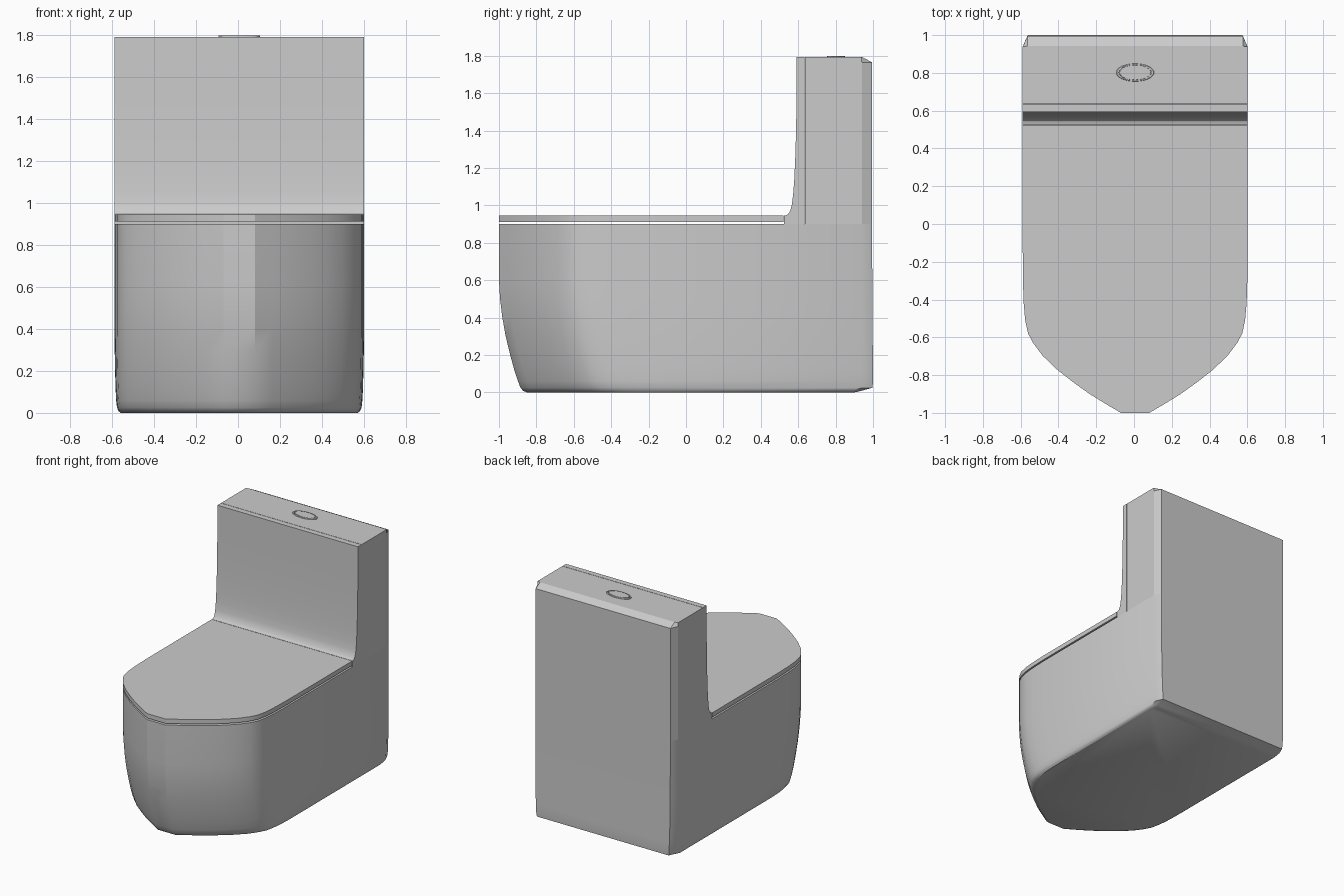
import bpy, bmesh, math

if "Cube" in bpy.data.objects:
    bpy.data.objects.remove(bpy.data.objects["Cube"])

CX = 0.006   # the body sits a hair off centre
W = 0.595    # half width

# Right half of the bowl outline, front tip to straight side
NOSE = [(0.075, -1.0), (0.16, -0.95), (0.241, -0.90), (0.33, -0.836), (0.414, -0.77),
        (0.49, -0.697), (0.54, -0.63), (0.567, -0.58), (0.582, -0.51),
        (0.59, -0.42), (0.594, -0.3), (W, -0.15)]


def finish(name, bm, angle=30):
    bmesh.ops.recalc_face_normals(bm, faces=bm.faces)
    me = bpy.data.meshes.new(name)
    bm.to_mesh(me)
    bm.free()
    ob = bpy.data.objects.new(name, me)
    bpy.context.collection.objects.link(ob)
    bpy.ops.object.select_all(action='DESELECT')
    ob.select_set(True)
    bpy.context.view_layer.objects.active = ob
    bpy.ops.object.shade_smooth_by_angle(angle=math.radians(angle))
    return ob


def mirrored(half):
    """Closed outline from its right half."""
    return half + [(-x, y) for x, y in reversed(half)]


def loft(name, rings, cap_bottom=True, angle=30):
    """Skin a stack of (outline, z) rings and cap the ends."""
    bm = bmesh.new()
    loops = [[bm.verts.new((x + CX, y, z)) for x, y in pts] for pts, z in rings]
    for a, b in zip(loops, loops[1:]):
        n = len(a)
        for i in range(n):
            j = (i + 1) % n
            bm.faces.new((a[i], a[j], b[j], b[i]))
    if cap_bottom:
        bm.faces.new(loops[0][::-1])
    bm.faces.new(loops[-1])
    return finish(name, bm, angle)


def body_ring(z, inset, shift, back, corner):
    """Bowl outline pulled in at the sides and pushed back at the nose."""
    pts = []
    for x, y in NOSE:
        w = min(1.0, max(0.0, (-0.15 - y) / 0.35))
        pts.append((x * (1 - inset / W), y + shift * w))
    pts += [(W - inset, corner), (W - 0.025 - inset, back)]
    return mirrored(pts), z


# Bowl body: straight above, curving under at the front
loft("bowl_body", [body_ring(*r) for r in [
    (0.0, 0.030, 0.150, 0.90, 0.86), (0.008, 0.020, 0.130, 0.935, 0.89),
    (0.025, 0.012, 0.115, 0.997, 0.94), (0.06, 0.008, 0.102, 1.0, 0.94),
    (0.12, 0.005, 0.082, 1.0, 0.94), (0.20, 0.003, 0.060, 0.999, 0.94),
    (0.30, 0.001, 0.036, 0.998, 0.94), (0.40, 0.0, 0.018, 0.997, 0.94),
    (0.50, 0.0, 0.006, 0.996, 0.94), (0.60, 0.0, 0.0, 0.996, 0.94),
    (0.90, 0.0, 0.0, 0.995, 0.94)]])

# Lid: thin slab over a narrow gap
lid = mirrored(NOSE + [(W, 0.522)])
loft("lid", [(lid, 0.912), (lid, 0.946)])

# Tank with chamfered rear corners and rear top edge
tank = mirrored([(W, 0.637), (W, 0.94), (W - 0.025, 0.995)])
tank_top = mirrored([(W, 0.637), (W, 0.938), (W - 0.025, 0.942)])
loft("tank", [(tank, 0.90), (tank, 1.765), (tank_top, 1.793)], cap_bottom=False, angle=20)

# Tank front panel sweeping down into the lid
profile = [(0.634, 0.90), (0.634, 1.793), (0.592, 1.793), (0.591, 1.55), (0.588, 1.38),
           (0.584, 1.25), (0.579, 1.14), (0.573, 1.06), (0.566, 1.005), (0.557, 0.97),
           (0.546, 0.953), (0.534, 0.947), (0.525, 0.946), (0.525, 0.90)]
bm = bmesh.new()
sides = [[bm.verts.new((CX + s * W, y, z)) for y, z in profile] for s in (-1, 1)]
for i in range(len(profile)):
    j = (i + 1) % len(profile)
    bm.faces.new((sides[0][i], sides[0][j], sides[1][j], sides[1][i]))
bm.faces.new(sides[0])
bm.faces.new(sides[1])
finish("tank_front_panel", bm)

# Oval flush button with a groove inside its rim
SEG = 48
loft("flush_button", [
    ([(0.1 * r * math.cos(2 * math.pi * k / SEG),
       0.802 + 0.047 * r * math.sin(2 * math.pi * k / SEG)) for k in range(SEG)], z)
    for r, z in [(1, 1.785), (1, 1.797), (0.97, 1.8), (0.87, 1.8),
                 (0.86, 1.794), (0.83, 1.794), (0.82, 1.8)]])
